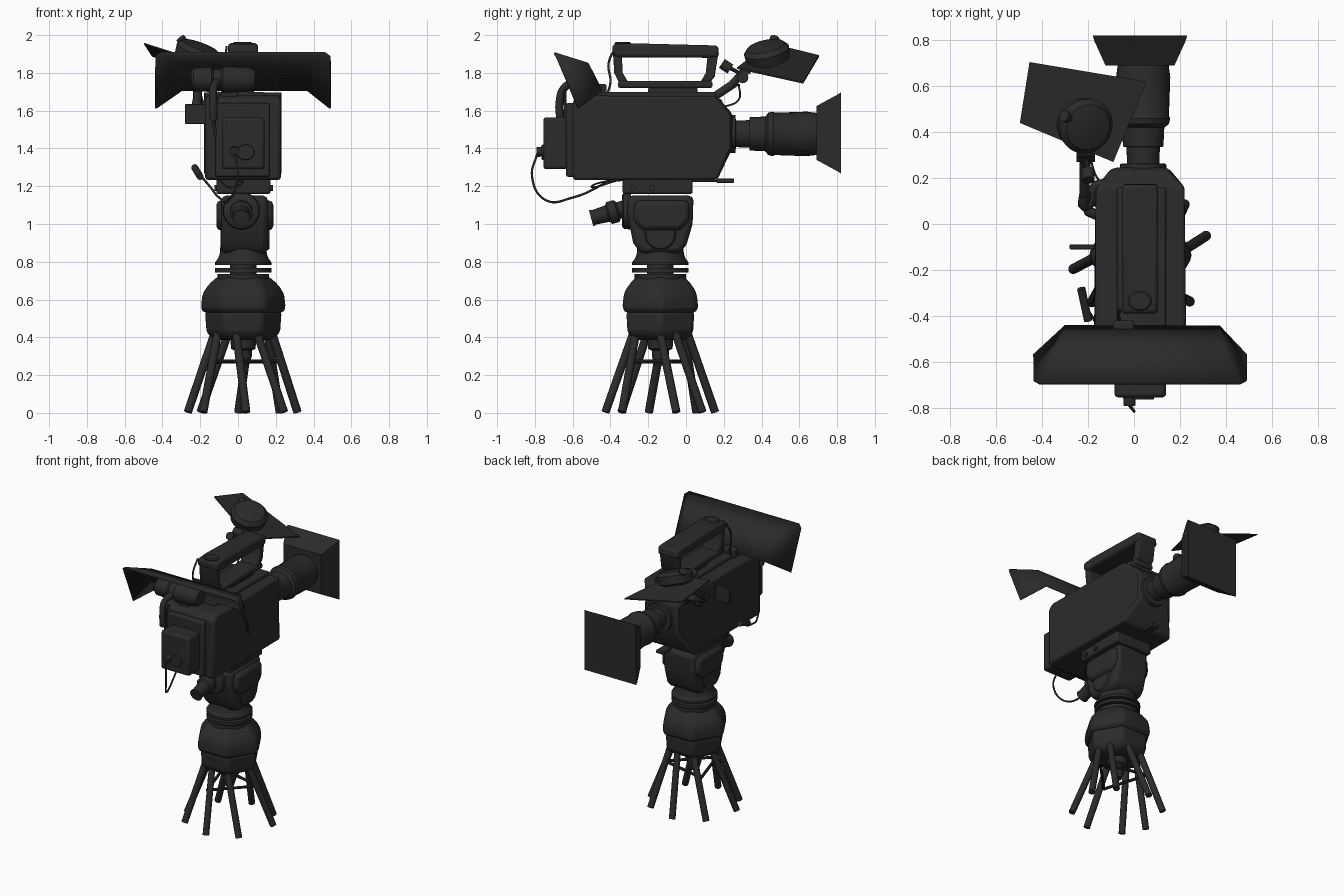
import bpy, bmesh, math
from mathutils import Vector

BLACK = bpy.data.materials.new("charcoal_black")
BLACK.diffuse_color = (0.024, 0.024, 0.024, 1)
CX, CY = 0.028, -0.136          # tripod axis


def add_mesh(name, me, bevel=0.0, angle=35):
    me.materials.clear()
    me.materials.append(BLACK)
    me.shade_smooth()
    me.set_sharp_from_angle(angle=math.radians(angle))
    ob = bpy.data.objects.new(name, me)
    bpy.context.collection.objects.link(ob)
    if bevel:
        m = ob.modifiers.new("bevel", 'BEVEL')
        m.width, m.segments, m.limit_method = bevel, 2, 'ANGLE'
    return ob


def finish(name, bm, bevel=0.0, angle=35):
    bmesh.ops.recalc_face_normals(bm, faces=bm.faces)
    me = bpy.data.meshes.new(name)
    bm.to_mesh(me)
    bm.free()
    return add_mesh(name, me, bevel, angle)


def loft(name, rings, bevel=0.0, angle=35):
    """Join equal rings of points into a capped solid."""
    bm = bmesh.new()
    vs = [[bm.verts.new(p) for p in r] for r in rings]
    n = len(vs[0])
    for a, b in zip(vs, vs[1:]):
        for i in range(n):
            bm.faces.new((a[i], a[(i + 1) % n], b[(i + 1) % n], b[i]))
    bm.faces.new(vs[0])
    bm.faces.new(vs[-1])
    return finish(name, bm, bevel, angle)


def side_shape(name, x0, x1, prof, bevel=0.01):
    """Extrude a (y, z) outline from x0 to x1."""
    return loft(name, [[(x, y, z) for y, z in prof] for x in (x0, x1)], bevel)


def box(name, x, y, z, bevel=0.01):
    return side_shape(name, x[0], x[1],
                      [(y[0], z[0]), (y[1], z[0]), (y[1], z[1]), (y[0], z[1])], bevel)


def lathe(name, pts, loc, axis=(0, 0, 1), segs=28, flat=1.0, bevel=0.0):
    """Turn (distance, radius) pairs round an axis."""
    q = Vector(axis).to_track_quat('Z', 'Y')
    rings = []
    for t, r in pts:
        ring = []
        for i in range(segs):
            a = 2 * math.pi * i / segs
            ring.append(Vector(loc) + q @ Vector((r * math.cos(a), r * flat * math.sin(a), t)))
        rings.append(ring)
    return loft(name, rings, bevel)


def rod(name, a, b, r, segs=16):
    d = Vector(b) - Vector(a)
    return lathe(name, [(0, r), (d.length, r)], a, d, segs)


def cable(name, pts, r):
    cu = bpy.data.curves.new(name, 'CURVE')
    cu.dimensions, cu.bevel_depth, cu.bevel_resolution = '3D', r, 2
    cu.resolution_u, cu.use_fill_caps = 8, True
    sp = cu.splines.new('BEZIER')
    sp.bezier_points.add(len(pts) - 1)
    for p, co in zip(sp.bezier_points, pts):
        p.co = co
        p.handle_left_type = p.handle_right_type = 'AUTO'
    tmp = bpy.data.objects.new(name + "_path", cu)
    me = bpy.data.meshes.new_from_object(tmp)
    bpy.data.objects.remove(tmp)
    return add_mesh(name, me, angle=60)


def polar(deg, r, z):
    a = math.radians(deg)
    return (CX + r * math.cos(a), CY + 0.97 * r * math.sin(a), z)


# --- tripod legs (slightly twisted), spreader and bowl
for i, deg in enumerate((17, 50, 95, 139, 192, 225, 273, 316)):
    rod(f"leg_{i}", polar(deg - 18, 0.15, 0.43), polar(deg, 0.3, 0.004), 0.022, 12)
for i in range(3):
    rod(f"spreader_bar_{i}", polar(i * 120 + 17, 0.2, 0.272), polar(i * 120 + 137, 0.2, 0.272), 0.01, 8)
lathe("centre_column", [(0.25, 0.03), (0.3, 0.045), (0.33, 0.045), (0.34, 0.065), (0.42, 0.07)], (CX, CY, 0))
lathe("leg_crown", [(0.385, 0.15), (0.42, 0.2), (0.54, 0.208)], (CX, CY, 0), segs=6, bevel=0.02)
lathe("bowl", [(0.53, 0.226), (0.57, 0.23), (0.64, 0.222), (0.69, 0.18), (0.725, 0.14)], (CX, CY, 0),
      segs=6, bevel=0.025)
lathe("neck_core", [(0.7, 0.07), (0.81, 0.07)], (CX, CY, 0))
lathe("neck_ring_low", [(0.69, 0.137), (0.735, 0.137)], (CX, CY, 0))
lathe("neck_ring_mid", [(0.744, 0.149), (0.766, 0.149)], (CX, CY, 0))
lathe("neck_flare", [(0.782, 0.15), (0.797, 0.15), (0.815, 0.135), (0.84, 0.125), (0.9, 0.12)], (CX, CY, 0))

# --- fluid head
side_shape("head_core", -0.088, 0.158, [(-0.31, 1.15), (0.04, 1.15), (0.035, 1.0), (0.0, 0.88), (-0.04, 0.845),
                                         (-0.24, 0.845), (-0.28, 0.9), (-0.31, 1.05)], 0.025)
side_shape("head_cheeks", -0.115, 0.187, [(-0.27, 1.125), (0.015, 1.125), (0.02, 1.02), (-0.03, 0.965),
                                           (-0.23, 0.965), (-0.28, 1.02)], 0.025)
lathe("tilt_drum", [(-0.1, 0.075), (-0.08, 0.09), (0.14, 0.09), (0.16, 0.075)], (CX - 0.02, CY, 0.945), (1, 0, 0))
lathe("front_dial", [(0, 0.1), (0.04, 0.095), (0.05, 0.08)], (0.018, -0.29, 1.07), (0, -1, 0))
lathe("pan_knob", [(0, 0.045), (0.05, 0.045), (0.06, 0.06), (0.1, 0.06), (0.11, 0.045), (0.18, 0.04), (0.2, 0.045)],
      (0.018, -0.31, 1.085), (0, -0.96, -0.27))
box("quick_plate", (-0.115, 0.172), (-0.335, 0.035), (1.16, 1.24))
for y in (-0.28, -0.18):
    rod("plate_screw", (-0.125, y, 1.19), (0.185, y, 1.19), 0.016, 12)
rod("plate_lever", (0.03, 0.0, 1.228), (0.03, 0.2, 1.228), 0.006, 8)
box("lever_grip", (0.0, 0.06), (0.16, 0.255), (1.218, 1.24), 0.004)

# --- camera body with tapered nose
prof = [(-0.6, 1.232), (0.165, 1.232), (0.245, 1.40), (0.245, 1.585), (0.165, 1.675), (-0.56, 1.68), (-0.6, 1.65)]
rings = []
for x in (-0.175, 0.228):
    rings.append([(0.027 + (x - 0.027) * (0.6 if y > 0.2 else 1), y, z) for y, z in prof])
loft("camera_body", rings, 0.018)
box("top_deck", (-0.075, 0.14), (-0.45, 0.16), (1.66, 1.70))
box("rear_plate", (-0.12, 0.168), (-0.635, -0.59), (1.25, 1.64))
box("battery", (-0.085, 0.14), (-0.755, -0.62), (1.29, 1.565), 0.015)
lathe("battery_dial", [(0, 0.05), (0.015, 0.045)], (0.04, -0.75, 1.38), (0, -1, 0), flat=0.85)
rod("battery_socket", (-0.02, -0.75, 1.385), (-0.02, -0.79, 1.38), 0.026)
box("side_flag", (-0.28, -0.17), (-0.11, -0.09), (1.53, 1.635), 0.003)
rod("side_socket", (-0.16, 0.1, 1.58), (-0.19, 0.1, 1.58), 0.024, 12)

# --- carrying handle
side_shape("handle_grip", -0.052, 0.105, [(-0.39, 1.95), (-0.3, 1.957), (0.17, 1.945), (0.175, 1.885),
                                           (0.12, 1.88), (-0.36, 1.882), (-0.39, 1.9)], 0.015)
side_shape("handle_rear_post", -0.04, 0.093, [(-0.388, 1.93), (-0.38, 1.8), (-0.35, 1.74), (-0.3, 1.74),
                                               (-0.335, 1.8), (-0.34, 1.9)], 0.008)
side_shape("handle_front_post", -0.04, 0.093, [(0.172, 1.91), (0.152, 1.78), (0.12, 1.74), (0.07, 1.74),
                                                (0.105, 1.8), (0.115, 1.9)], 0.008)
box("handle_base", (-0.045, 0.1), (-0.36, 0.14), (1.72, 1.757))
box("handle_foot", (-0.03, 0.085), (-0.2, 0.06), (1.68, 1.725))
lathe("handle_button", [(0, 0.052), (0.012, 0.052), (0.018, 0.044)], (0.025, -0.335, 1.945), flat=0.85)

# --- lens and square shade
lathe("lens", [(0.2, 0.105), (0.262, 0.1), (0.264, 0.07), (0.335, 0.073), (0.337, 0.088), (0.42, 0.092),
               (0.435, 0.112), (0.46, 0.118), (0.47, 0.112), (0.64, 0.118), (0.67, 0.114), (0.7, 0.11)],
      (0.04, 0, 1.477), (0, 1, 0), 32)
loft("lens_shade", [[(0.026 + sx * w, y, 1.482 + sz * h) for sx, sz in ((-1, -1), (1, -1), (1, 1), (-1, 1))]
                    for y, w, h in ((0.69, 0.15, 0.142), (0.80, 0.2, 0.202), (0.82, 0.205, 0.214))], 0.0, 20)

# --- viewfinder tube and its three-sided hood
lathe("viewfinder", [(-0.25, 0.05), (-0.235, 0.062), (-0.14, 0.066), (-0.13, 0.055), (-0.09, 0.055), (-0.08, 0.07),
                     (0.05, 0.066), (0.09, 0.05)], (0, -0.55, 1.765), (1, 0, 0))
bm = bmesh.new()
back = [bm.verts.new(p) for p in ((-0.3, -0.445, 1.705), (-0.32, -0.52, 1.85), (0.38, -0.52, 1.85), (0.37, -0.445, 1.705))]
rim = [bm.verts.new(p) for p in ((-0.435, -0.57, 1.612), (-0.435, -0.685, 1.885), (-0.41, -0.698, 1.905),
                                 (0.46, -0.698, 1.905), (0.488, -0.685, 1.885), (0.488, -0.57, 1.612))]
for f in (back, (back[0], rim[0], rim[1], back[1]), (back[1], rim[1], rim[2]), (back[1], rim[2], rim[3], back[2]),
          (back[2], rim[3], rim[4]), (back[2], rim[4], rim[5], back[3])):
    bm.faces.new(f)
hood = finish("viewfinder_hood", bm, angle=50)
m = hood.modifiers.new("thickness", 'SOLIDIFY')
m.thickness, m.offset = 0.01, 0
cable("viewfinder_pipe", [(-0.13, -0.665, 1.55), (-0.13, -0.67, 1.64), (-0.13, -0.645, 1.72), (-0.1, -0.57, 1.76)], 0.021)
box("viewfinder_bracket", (-0.09, 0.0), (-0.56, -0.42), (1.66, 1.74))

# --- lamp, its flap and jointed arm
N = Vector((0.33, -0.2, 0.92)).normalized()
lathe("lamp_head", [(-0.05, 0.07), (-0.035, 0.115), (0.02, 0.122), (0.045, 0.1), (0.055, 0.05)],
      (-0.215, 0.43, 1.9), N)
rod("lamp_knob", (-0.28, 0.46, 1.95), (-0.305, 0.47, 1.985), 0.025)
flap = [Vector(p) for p in ((-0.455, 0.705, 1.89), (0.055, 0.62, 1.747), (-0.09, 0.27, 1.825), (-0.497, 0.44, 1.955))]
loft("lamp_flap", [[p + Vector((0, 0, d)) for p in flap] for d in (-0.004, 0.004)])
cable("arm_hook", [(-0.08, 0.12, 1.63), (-0.15, 0.17, 1.64), (-0.21, 0.08, 1.62), (-0.215, 0.13, 1.66)], 0.025)
rod("arm_lower", (-0.215, 0.1, 1.64), (-0.215, 0.27, 1.755), 0.022)
rod("arm_upper", (-0.21, 0.24, 1.735), (-0.21, 0.36, 1.87), 0.02)
for z, y in ((1.775, 0.3), (1.82, 0.32)):
    rod("arm_joint", (-0.25, y, z), (-0.17, y, z), 0.03)
rod("arm_clamp_knob", (-0.2, 0.19, 1.85), (-0.2, 0.235, 1.82), 0.028, 12)
rod("arm_clamp_stem", (-0.2, 0.225, 1.83), (-0.21, 0.3, 1.79), 0.01, 8)

# --- loose cables
cable("power_cable", [(-0.02, -0.785, 1.38), (0.0, -0.815, 1.25), (-0.05, -0.74, 1.125), (-0.1, -0.6, 1.14),
                      (-0.15, -0.46, 1.2), (-0.21, -0.36, 1.27)], 0.006)
rod("cable_plug", (-0.2, -0.42, 1.25), (-0.23, -0.28, 1.3), 0.018, 12)
cable("rear_loop", [(-0.1, -0.35, 1.235), (-0.02, -0.5, 1.195), (0.02, -0.47, 1.215), (0.0, -0.3, 1.235)], 0.005)
cable("viewfinder_cable", [(-0.1, -0.64, 1.7), (-0.13, -0.64, 1.6), (-0.12, -0.63, 1.48), (-0.1, -0.61, 1.42)], 0.008)
cable("lamp_cable", [(-0.2, 0.28, 1.74), (-0.19, 0.28, 1.66), (-0.16, 0.2, 1.62), (-0.1, 0.14, 1.6)], 0.005)
cable("handle_cable", [(-0.06, -0.37, 1.94), (-0.07, -0.41, 1.85), (-0.07, -0.4, 1.75), (-0.06, -0.42, 1.68)], 0.006)
